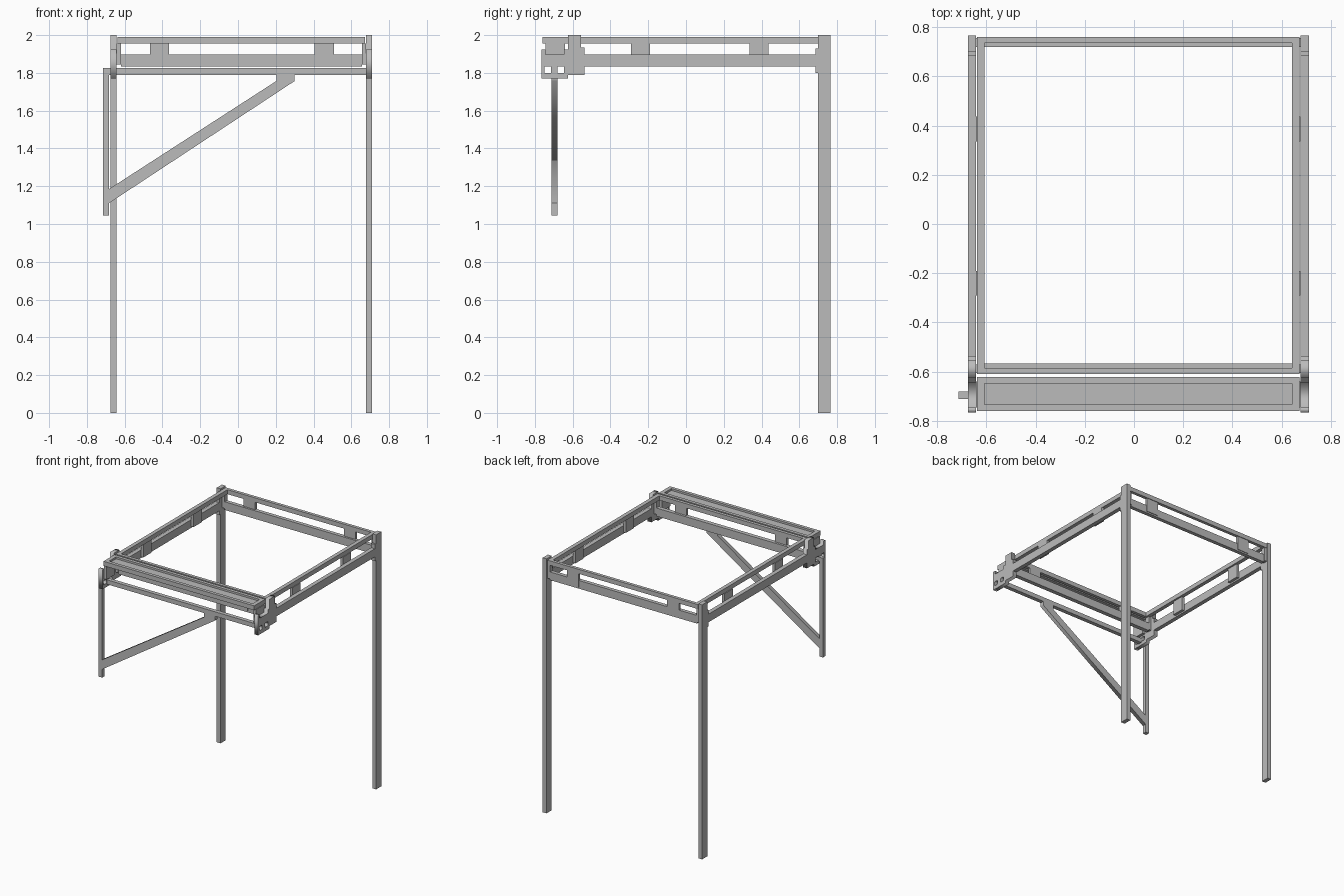
import bpy
from mathutils import Matrix

if "Cube" in bpy.data.objects:
    bpy.data.objects.remove(bpy.data.objects["Cube"], do_unlink=True)

grey = bpy.data.materials.new("plain grey")
grey.use_nodes = True
tone = (0.5, 0.5, 0.5, 1)
grey.diffuse_color = tone
grey.node_tree.nodes["Principled BSDF"].inputs["Base Color"].default_value = tone

MID = 0.0175           # centre line of the frame
SIDES = (("right", -1), ("left", 1))
RAIL = (1.955, 1.99)   # heights of the upper rails
BEAM = (1.833, 1.897)  # heights of the lower beams
PLATE = (1.845, 1.955) # heights of the joining plates


def box(name, x, y, z):
    """Box between pairs of limits."""
    bpy.ops.mesh.primitive_cube_add(size=1)
    ob = bpy.context.object
    ob.name = name
    spans = [sorted(s) for s in (x, y, z)]
    ob.data.transform(Matrix.Diagonal([b - a for a, b in spans] + [1]))
    ob.location = [(a + b) / 2 for a, b in spans]
    ob.data.materials.append(grey)
    return ob


def profile(name, loops, axes, centre, thick):
    """Extruded flat outline; further loops become holes."""
    cu = bpy.data.curves.new(name, "CURVE")
    cu.dimensions = "2D"
    cu.fill_mode = "BOTH"
    cu.extrude = thick / 2
    for loop in loops:
        sp = cu.splines.new("POLY")
        sp.points.add(len(loop) - 1)
        for p, (u, v) in zip(sp.points, loop):
            p.co = (u, v, 0, 1)
        sp.use_cyclic_u = True
    ob = bpy.data.objects.new(name, cu)
    bpy.context.collection.objects.link(ob)
    ob.matrix_world = Matrix.Translation(centre) @ Matrix(axes).transposed().to_4x4()
    cu.materials.append(grey)
    bpy.ops.object.select_all(action="DESELECT")
    ob.select_set(True)
    bpy.context.view_layer.objects.active = ob
    bpy.ops.object.convert(target="MESH")
    return ob


YZ = ((0, 1, 0), (0, 0, 1), (1, 0, 0))
XZ = ((1, 0, 0), (0, 0, 1), (0, -1, 0))


def across(side, a, b):
    """Limits in x, measured outward from the centre line."""
    return MID + side * a, MID + side * b


def rect(u, v):
    return [(u[0], v[0]), (u[1], v[0]), (u[1], v[1]), (u[0], v[1])]


# Front bracket outline, with raised post and cradle
bracket = [(-.537, 1.79), (-.537, 1.935), (-.555, 1.935), (-.555, 2), (-.625, 2),
           (-.625, 1.925), (-.645, 1.925), (-.645, 1.897), (-.745, 1.897),
           (-.745, 1.925), (-.765, 1.925), (-.765, 1.77), (-.625, 1.77), (-.625, 1.79)]
slots = [rect(y, (1.8, 1.833)) for y in ((-.75, -.715), (-.68, -.645))]

for label, s in SIDES:
    strip = across(s, .66, .693)
    inner = across(s, .638, .66)
    # Legs, side beams and brackets
    box(label + "_leg", strip, (.7, .765), (0, 2))
    box(label + "_leg_collar", strip, (.685, .7), (1.8, 1.93))
    box(label + "_side_beam", strip, (-.537, .685), BEAM)
    profile(label + "_front_bracket", [bracket] + slots, YZ, (sum(strip) / 2, 0, 0), .033)
    # Upper side rail and the plates that carry it
    box(label + "_side_rail", across(s, .624, .655), (-.61, .76), RAIL)
    for end, y in (("rear", (.336, .437)), ("front", (-.29, -.19)),
                   ("cap", (-.745, -.64)), ("rear_corner", (.72, .755)),
                   ("front_corner", (-.605, -.57))):
        box(f"{label}_{end}_plate", inner, y, PLATE)

# Cross beams, cross rails and their plates
for label, beam, rail, plate in (("rear", (.72, .75), (.735, .76), (.735, .755)),
                                 ("front", (-.6, -.567), (-.61, -.585), (-.605, -.585))):
    box(label + "_cross_beam", across(1, -.638, .638), beam, BEAM)
    box(label + "_cross_rail", across(1, -.624, .624), rail, RAIL)
    for side, x in (("right", (-.466, -.365)), ("left", (.405, .507))):
        box(f"{label}_{side}_cross_plate", x, plate, PLATE)

# Front cap: border bars around a recessed panel
for label, y in (("inner", (-.648, -.622)), ("outer", (-.76, -.734))):
    box(f"cap_{label}_bar", across(1, -.655, .655), y, RAIL)
for label, s in SIDES:
    box(f"cap_{label}_end", across(s, .624, .655), (-.734, -.648), RAIL)
box("cap_panel", across(1, -.624, .624), (-.734, -.648), (1.955, 1.975))

# Lower front rail with hanging post and diagonal brace
BAR = (-.712, -.68)
box("lower_front_rail", (-.683, .678), BAR, (1.79, 1.825))
box("hanging_post", (-.714, -.683), BAR, (1.045, 1.825))
brace = [(-.683, 1.11), (.3, 1.757), (.3, 1.79), (.203, 1.79), (.203, 1.757), (-.683, 1.185)]
profile("diagonal_brace", [brace], XZ, (0, sum(BAR) / 2, 0), .032)
